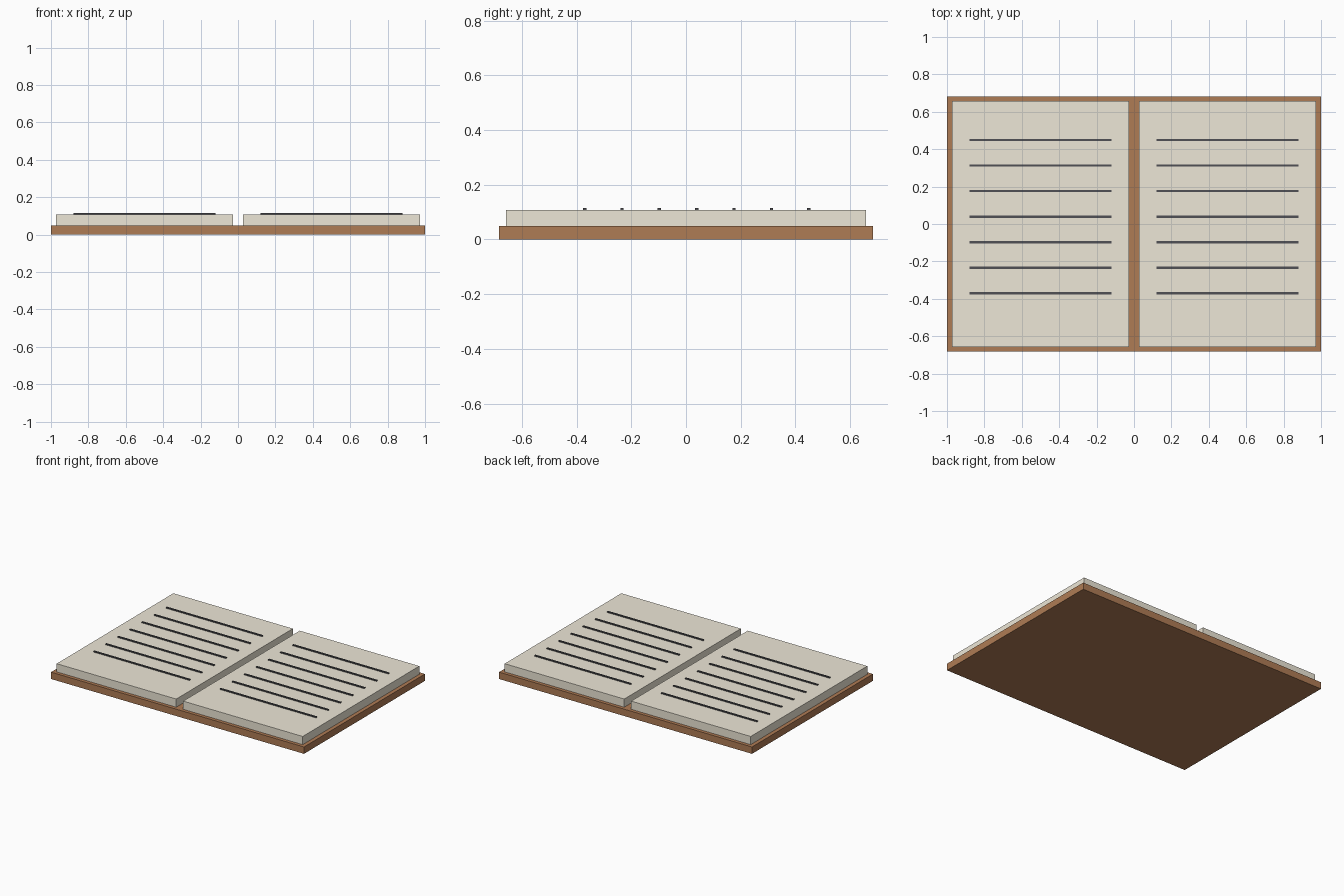
import bpy

if "Cube" in bpy.data.objects:
    bpy.data.objects.remove(bpy.data.objects["Cube"])


def material(name, rgb):
    mat = bpy.data.materials.new(name)
    mat.diffuse_color = (*rgb, 1)
    mat.use_nodes = True
    mat.node_tree.nodes["Principled BSDF"].inputs["Base Color"].default_value = mat.diffuse_color
    return mat


def box(name, x, y, z0, size, mat):
    """Box resting on height z0, centred on x, y."""
    bpy.ops.mesh.primitive_cube_add(size=1, location=(x, y, z0 + size[2] / 2))
    ob = bpy.context.object
    ob.name = name
    ob.scale = size
    bpy.ops.object.transform_apply(location=False, rotation=False, scale=True)
    ob.data.materials.append(mat)
    return ob


leather = material("leather", (0.43, 0.20, 0.09))
paper = material("paper", (0.85, 0.80, 0.68))
ink = material("ink", (0.08, 0.08, 0.09))

COVER_H = 0.049
PAGE_H = 0.0585
LINE_COUNT = 7
LINE_STEP = 0.1366

# Open cover lying flat
box("cover", 0, 0, 0, (2.0, 1.366, COVER_H), leather)

for side, label in ((-1, "left"), (1, "right")):
    x = side * 0.5
    # Page block
    box(f"{label}_pages", x, 0, COVER_H, (0.945, 1.317, PAGE_H), paper)
    # Ruled text lines, set slightly into the page
    for i in range(LINE_COUNT):
        box(f"{label}_line_{i + 1}", x, 0.449 - i * LINE_STEP,
            COVER_H + PAGE_H - 0.002, (0.761, 0.012, 0.009), ink)
